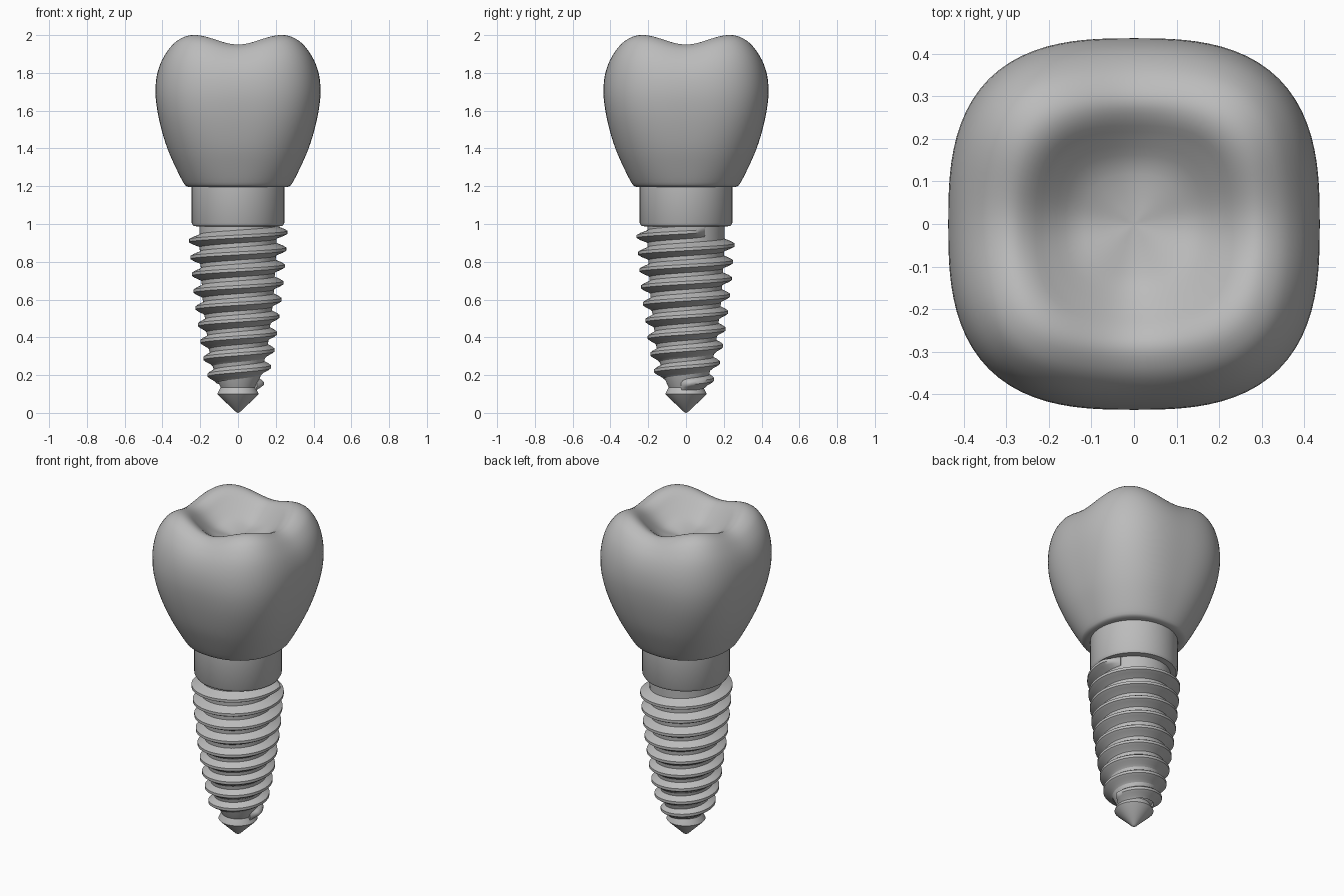
import bpy, bmesh, math

if "Cube" in bpy.data.objects:
    bpy.data.objects.remove(bpy.data.objects["Cube"])

mat = bpy.data.materials.new("grey")
mat.diffuse_color = (0.5, 0.5, 0.5, 1)
mat.use_nodes = True
mat.node_tree.nodes["Principled BSDF"].inputs["Base Color"].default_value = mat.diffuse_color


def lerp_table(table, z):
    """Linear lookup of a radius by height."""
    for (z0, r0), (z1, r1) in zip(table, table[1:]):
        if z <= z1:
            t = max(0, (z - z0) / (z1 - z0))
            return r0 + (r1 - r0) * t
    return table[-1][1]


def catmull(points, steps):
    """Smooth curve through tuples of any length."""
    out = []
    for i in range(len(points) - 1):
        p0, p1 = points[max(i - 1, 0)], points[i]
        p2, p3 = points[i + 1], points[min(i + 2, len(points) - 1)]
        for k in range(steps):
            t = k / steps
            out.append([0.5 * (2 * b + (c - a) * t + (2 * a - 5 * b + 4 * c - d) * t * t
                               + (3 * b - a - 3 * c + d) * t ** 3)
                        for a, b, c, d in zip(p0, p1, p2, p3)])
    out.append(list(points[-1]))
    return out


def skin(name, sections, closed, angle):
    """Bridge successive point loops, cap both ends, shade smooth."""
    bm = bmesh.new()
    loops = [[bm.verts.new(p) for p in s] for s in sections]
    for a, b in zip(loops, loops[1:]):
        n = len(a)
        for i in range(n if closed else n - 1):
            j = (i + 1) % n
            bm.faces.new((a[i], a[j], b[j], b[i]))
    bm.faces.new(loops[0][::-1])
    bm.faces.new(loops[-1])
    bmesh.ops.recalc_face_normals(bm, faces=bm.faces)
    mesh = bpy.data.meshes.new(name)
    bm.to_mesh(mesh)
    bm.free()
    mesh.materials.append(mat)
    ob = bpy.data.objects.new(name, mesh)
    bpy.context.collection.objects.link(ob)
    bpy.ops.object.select_all(action='DESELECT')
    ob.select_set(True)
    bpy.context.view_layer.objects.active = ob
    bpy.ops.object.shade_smooth_by_angle(angle=math.radians(angle))
    return ob


def lathe(name, profile, segs=64, angle=35):
    rings = [[(r * math.cos(2 * math.pi * i / segs), r * math.sin(2 * math.pi * i / segs), z)
              for i in range(segs)] for r, z in profile]
    return skin(name, rings, True, angle)


# Crown: squarish rings (half width, height, groove depth, squareness)
crown = [
    (0.245, 1.195, 0, 2.1), (0.272, 1.2, 0, 2.2), (0.291, 1.222, 0, 2.25),
    (0.335, 1.31, 0, 2.4), (0.374, 1.40, 0, 2.5), (0.405, 1.50, 0, 2.65),
    (0.427, 1.60, 0, 2.75), (0.437, 1.70, 0.005, 2.8), (0.430, 1.80, 0.015, 2.85),
    (0.405, 1.89, 0.03, 2.95), (0.365, 1.96, 0.045, 3.0), (0.325, 1.992, 0.05, 3.0),
    (0.285, 2.0, 0.05, 3.0), (0.245, 1.982, 0.05, 3.0), (0.20, 1.935, 0.04, 3.0),
    (0.14, 1.875, 0.02, 2.7), (0.07, 1.845, 0.005, 2.3), (0.004, 1.835, 0, 2.0)]
rings = []
for w, z, dip, n in catmull(crown, 3):
    ring = []
    for i in range(96):
        a = 2 * math.pi * i / 96
        c, s = math.cos(a), math.sin(a)
        r = w / (abs(c) ** n + abs(s) ** n) ** (1 / n)
        ring.append((r * c, r * s, z - dip * math.cos(2 * a) ** 2))
    rings.append(ring)
skin("crown", rings, True, 60)

# Collar between crown and screw
lathe("collar", [(0.2, 0.985), (0.236, 0.99), (0.245, 1.005), (0.245, 1.21)])

# Tapered screw core with pointed tip
core = [(0.135, 0.092), (0.2, 0.122), (0.35, 0.157), (0.6, 0.187), (0.87, 0.203), (1.0, 0.205)]
lathe("screw_core", [(0.002, 0), (0.015, 0.008), (0.1, 0.09), (0.109, 0.1), (0.106, 0.108)]
      + [(r, z) for z, r in core])

# Helical thread wound around the core
crest = [(0.15, 0.135), (0.21, 0.168), (0.33, 0.194), (0.455, 0.212),
         (0.58, 0.23), (0.7, 0.243), (0.92, 0.262), (1.0, 0.267)]
section = [(-0.042, -0.2), (-0.030, 0.1), (-0.018, 0.65), (-0.008, 0.97),
           (0.008, 0.97), (0.018, 0.65), (0.030, 0.1), (0.042, -0.2)]
PITCH, STEPS = 0.089, 56
START, END = -0.04, 9.08
total = int((END - START) * STEPS)
thread = []
for k in range(total + 1):
    u = START + (END - START) * k / total
    a, z = 2 * math.pi * u, 0.155 + PITCH * u
    fade = min(1, 0.1 + min(u - START, END - u) / 0.06)
    r0, r1 = lerp_table(core, z), lerp_table(crest, z)
    loop = []
    for dz, f in section:
        r = r0 + (r1 - r0) * f * (fade if f > 0 else 1)
        loop.append((r * math.cos(a), r * math.sin(a), z + dz))
    thread.append(loop)
skin("screw_thread", thread, True, 50)
